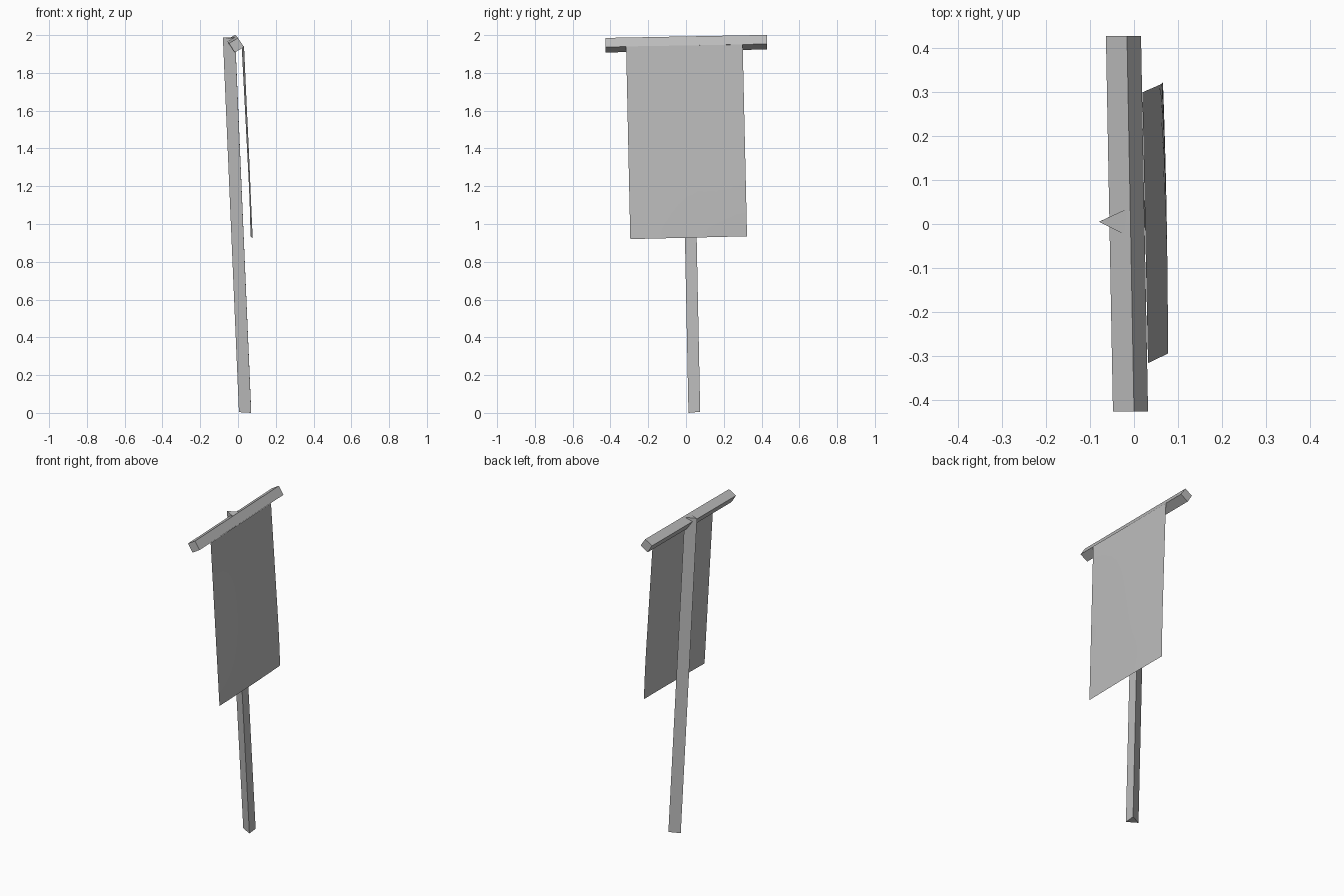
import bpy, math
from mathutils import Vector

if "Cube" in bpy.data.objects:
    bpy.data.objects.remove(bpy.data.objects["Cube"])

grey = bpy.data.materials.new("plain grey")
grey.diffuse_color = (0.5, 0.5, 0.5, 1)
grey.use_nodes = True
grey.node_tree.nodes["Principled BSDF"].inputs["Base Color"].default_value = grey.diffuse_color


def add_mesh(name, verts, faces):
    mesh = bpy.data.meshes.new(name)
    mesh.from_pydata(verts, [], faces)
    mesh.materials.append(grey)
    obj = bpy.data.objects.new(name, mesh)
    bpy.context.collection.objects.link(obj)
    return obj


def prism(name, profile, shift):
    """Sweep a closed profile straight along shift."""
    n = len(profile)
    a = [Vector(p) for p in profile]
    verts = a + [p + Vector(shift) for p in a]
    faces = [tuple(range(n))[::-1], tuple(range(n, 2 * n))]
    faces += [(i, (i + 1) % n, n + (i + 1) % n, n + i) for i in range(n)]
    return add_mesh(name, verts, faces)


# leaning three-sided pole
prism("pole", [(0.005, 0.045, 0.004), (0.07, 0.013, 0.0), (0.07, 0.075, 0.006)],
      (-0.085, -0.04, 1.983))

# tilted square crossbar
prism("crossbar", [(0.0, -0.427, 1.985), (-0.048, -0.427, 1.957),
                   (-0.017, -0.427, 1.908), (0.032, -0.427, 1.937)],
      (-0.016, 0.855, 0.016))

# hanging cloth: a sheet between four corners with a soft ripple
tl, tr = Vector((0.032, -0.317, 1.94)), Vector((0.019, 0.30, 1.95))
bl, br = Vector((0.078, -0.295, 0.92)), Vector((0.072, 0.323, 0.935))
N, M = 12, 20
verts, faces = [], []
for j in range(M + 1):
    v = j / M
    for i in range(N + 1):
        u = i / N
        p = tl.lerp(tr, u).lerp(bl.lerp(br, u), v)
        p.x += 0.004 * math.sin(math.pi * u) * math.sin(math.pi * v)
        # lower far corner curls back a little
        p.x -= 0.006 * max(0.0, u + 2.2 * v - 2.5) ** 2 / 0.49
        verts.append(p)
for j in range(M):
    for i in range(N):
        a = j * (N + 1) + i
        faces.append((a, a + N + 1, a + N + 2, a + 1))
cloth = add_mesh("cloth", verts, faces)
for poly in cloth.data.polygons:
    poly.use_smooth = True
